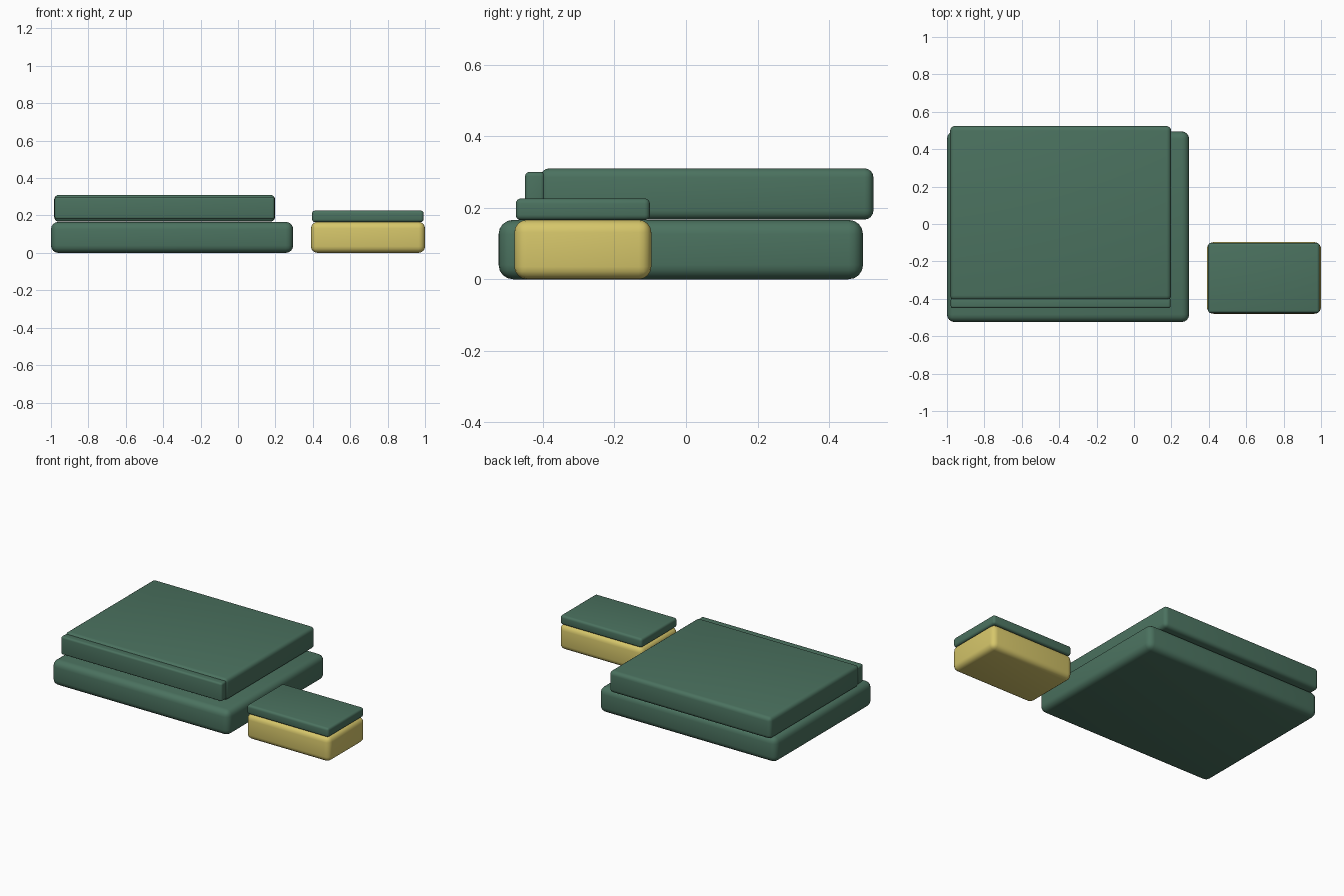
import bpy

if "Cube" in bpy.data.objects:
    bpy.data.objects.remove(bpy.data.objects["Cube"])

def material(name, rgb):
    m = bpy.data.materials.new(name)
    m.diffuse_color = (*rgb, 1)
    m.use_nodes = True
    m.node_tree.nodes["Principled BSDF"].inputs["Base Color"].default_value = m.diffuse_color
    return m

green = material("dark green fabric", (0.070, 0.168, 0.115))
gold = material("mustard yellow", (0.67, 0.565, 0.145))

def cushion(name, x, y, z, radius, mat):
    """Rounded box given by its (min, max) range on each axis."""
    bpy.ops.mesh.primitive_cube_add(size=1)
    ob = bpy.context.object
    ob.name = name
    ob.location = [(a + b) / 2 for a, b in (x, y, z)]
    ob.scale = [b - a for a, b in (x, y, z)]
    bpy.ops.object.transform_apply(location=False, rotation=False, scale=True)
    ob.data.materials.append(mat)
    bev = ob.modifiers.new("rounding", 'BEVEL')
    bev.width = radius
    bev.segments = 4
    bpy.ops.object.modifier_apply(modifier=bev.name)
    bpy.ops.object.shade_smooth_by_angle(angle=0.7)
    return ob

# Large stack: base, top pad and the front edge strip
cushion("base_mattress", (-1.0, 0.295), (-0.524, 0.495), (0.0, 0.166), 0.04, green)
cushion("top_pad", (-0.983, 0.198), (-0.407, 0.524), (0.167, 0.31), 0.025, green)
cushion("front_edge_strip", (-0.98, 0.195), (-0.45, -0.395), (0.18, 0.30), 0.012, green)

# Small side stool: yellow body with a green lid
cushion("stool_body", (0.39, 1.0), (-0.48, -0.097), (0.0, 0.166), 0.035, gold)
cushion("stool_lid", (0.396, 0.992), (-0.476, -0.101), (0.165, 0.226), 0.015, green)
